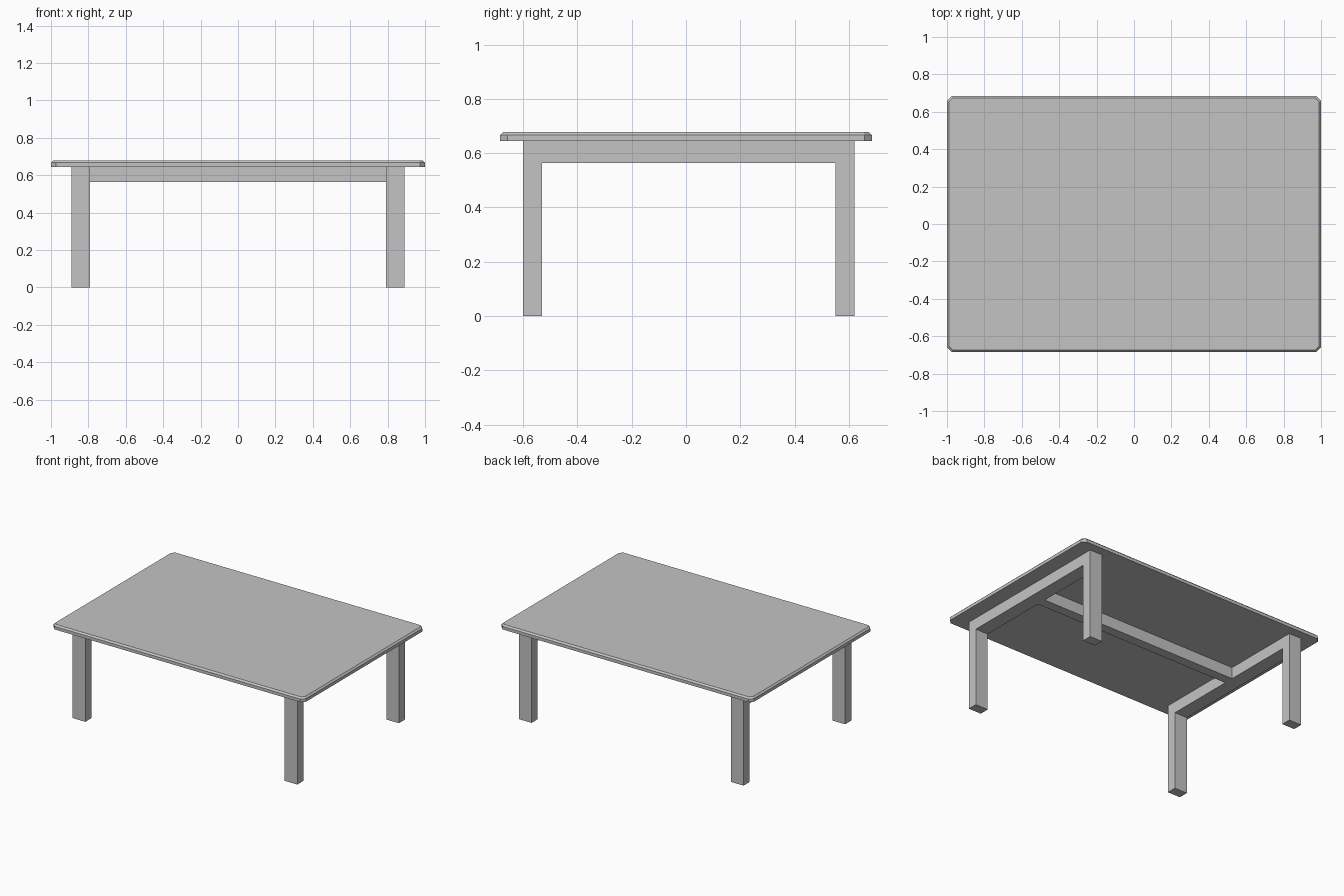
import bpy
import bmesh
from mathutils import Vector

cube = bpy.data.objects.get("Cube")
if cube:
    bpy.data.objects.remove(cube, do_unlink=True)

GREY = (0.55, 0.55, 0.55, 1)
grey = bpy.data.materials.new("light grey")
grey.use_nodes = True
grey.diffuse_color = GREY
grey.node_tree.nodes["Principled BSDF"].inputs["Base Color"].default_value = GREY

# Main dimensions
LENGTH, DEPTH = 2.0, 1.37
TOP_LOW, TOP_HIGH = 0.645, 0.678
CORNER, EDGE = 0.027, 0.011
LEG_IN, LEG_OUT = 0.79, 0.89
FRONT, BACK, LEG_DEPTH = -0.60, 0.62, 0.07
RAIL_LOW = 0.563


def add_object(name, bm):
    bmesh.ops.recalc_face_normals(bm, faces=bm.faces)
    mesh = bpy.data.meshes.new(name)
    bm.to_mesh(mesh)
    bm.free()
    mesh.materials.append(grey)
    obj = bpy.data.objects.new(name, mesh)
    bpy.context.collection.objects.link(obj)
    return obj


def prism(profile, offset):
    """Extrude a closed outline of 3D points along an offset."""
    bm = bmesh.new()
    face = bm.faces.new([bm.verts.new(p) for p in profile])
    grown = bmesh.ops.extrude_face_region(bm, geom=[face], use_keep_orig=True)
    verts = [g for g in grown["geom"] if isinstance(g, bmesh.types.BMVert)]
    bmesh.ops.translate(bm, verts=verts, vec=Vector(offset))
    return bm


# Table top: cut corners, then a chamfered upper rim
hx, hy = LENGTH / 2, DEPTH / 2
outline = [(-hx + CORNER, -hy), (hx - CORNER, -hy), (hx, -hy + CORNER), (hx, hy - CORNER),
           (hx - CORNER, hy), (-hx + CORNER, hy), (-hx, hy - CORNER), (-hx, -hy + CORNER)]
bm = prism([(x, y, TOP_LOW) for x, y in outline], (0, 0, TOP_HIGH - TOP_LOW))
rim = [e for e in bm.edges if all(v.co.z > TOP_HIGH - EDGE for v in e.verts)]
bmesh.ops.bevel(bm, geom=rim, offset=EDGE, segments=1, affect='EDGES')
add_object("table_top", bm)

# Arch-shaped leg frame at each end
arch = [(FRONT, 0), (FRONT + LEG_DEPTH, 0), (FRONT + LEG_DEPTH, RAIL_LOW),
        (BACK - LEG_DEPTH, RAIL_LOW), (BACK - LEG_DEPTH, 0), (BACK, 0),
        (BACK, TOP_LOW), (FRONT, TOP_LOW)]
for side, start in (("left", LEG_IN), ("right", -LEG_OUT)):
    add_object(side + "_leg_frame",
               prism([(start, y, z) for y, z in arch], (LEG_OUT - LEG_IN, 0, 0)))

# Centre rail joining the two frames
mid, half = (FRONT + BACK) / 2, LEG_DEPTH / 2
section = [(mid - half, RAIL_LOW), (mid + half, RAIL_LOW),
           (mid + half, TOP_LOW), (mid - half, TOP_LOW)]
add_object("centre_rail", prism([(-LEG_IN, y, z) for y, z in section], (2 * LEG_IN, 0, 0)))
